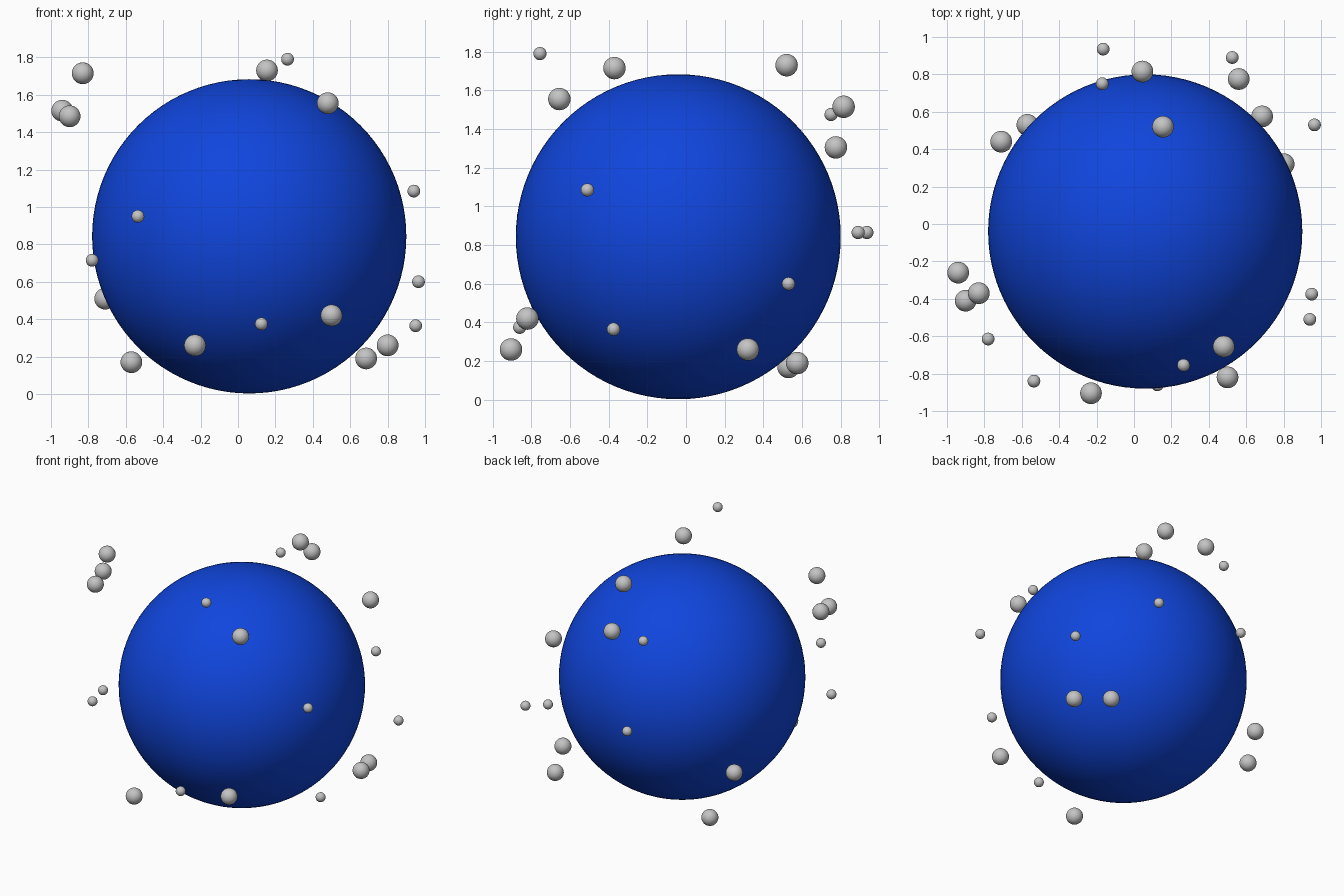
import bpy

# Remove the default object
default_cube = bpy.data.objects.get("Cube")
if default_cube:
    bpy.data.objects.remove(default_cube, do_unlink=True)


def make_material(name, colour):
    """Create one flat material that shows in viewport and render."""
    material = bpy.data.materials.new(name)
    material.use_nodes = True
    material.diffuse_color = colour
    shader = next(node for node in material.node_tree.nodes
                  if node.type == "BSDF_PRINCIPLED")
    shader.inputs["Base Color"].default_value = colour
    shader.inputs["Roughness"].default_value = 0.5
    return material


def make_ball(name, location, radius, material, segments, rings):
    """Add a smooth sphere with the given material."""
    bpy.ops.mesh.primitive_uv_sphere_add(
        segments=segments, ring_count=rings, radius=radius, location=location)
    ball = bpy.context.object
    ball.name = name
    ball.data.name = name
    ball.data.materials.append(material)
    bpy.ops.object.shade_smooth()
    return ball


blue = make_material("deep blue", (0.005, 0.06, 0.72, 1))
grey = make_material("light grey", (0.55, 0.55, 0.55, 1))

# Large central globe
make_ball("globe", (0.06, -0.04, 0.843), 0.84, blue, 96, 48)

# Larger orbiting balls
large_spots = [
    (-0.83, -0.37, 1.715), (-0.94, -0.26, 1.515), (-0.9, -0.41, 1.485),
    (0.155, 0.52, 1.73), (0.48, -0.655, 1.555), (-0.71, 0.44, 0.51),
    (-0.57, 0.53, 0.17), (-0.23, -0.905, 0.26), (0.5, -0.82, 0.42),
    (0.8, 0.32, 0.26), (0.685, 0.575, 0.19), (0.045, 0.815, 1.515),
    (0.56, 0.775, 1.305),
]

# Smaller orbiting balls
small_spots = [
    (0.265, -0.755, 1.79), (0.94, -0.51, 1.085), (-0.535, -0.84, 0.95),
    (-0.78, -0.615, 0.715), (0.965, 0.53, 0.6), (0.95, -0.375, 0.365),
    (0.125, -0.86, 0.375), (-0.17, 0.75, 1.475), (-0.165, 0.935, 0.865),
    (0.525, 0.89, 0.865),
]

for label, spots, radius in (("large", large_spots, 0.058),
                             ("small", small_spots, 0.034)):
    for index, spot in enumerate(spots, start=1):
        make_ball(f"{label}_satellite_ball_{index}", spot, radius, grey, 32, 16)
